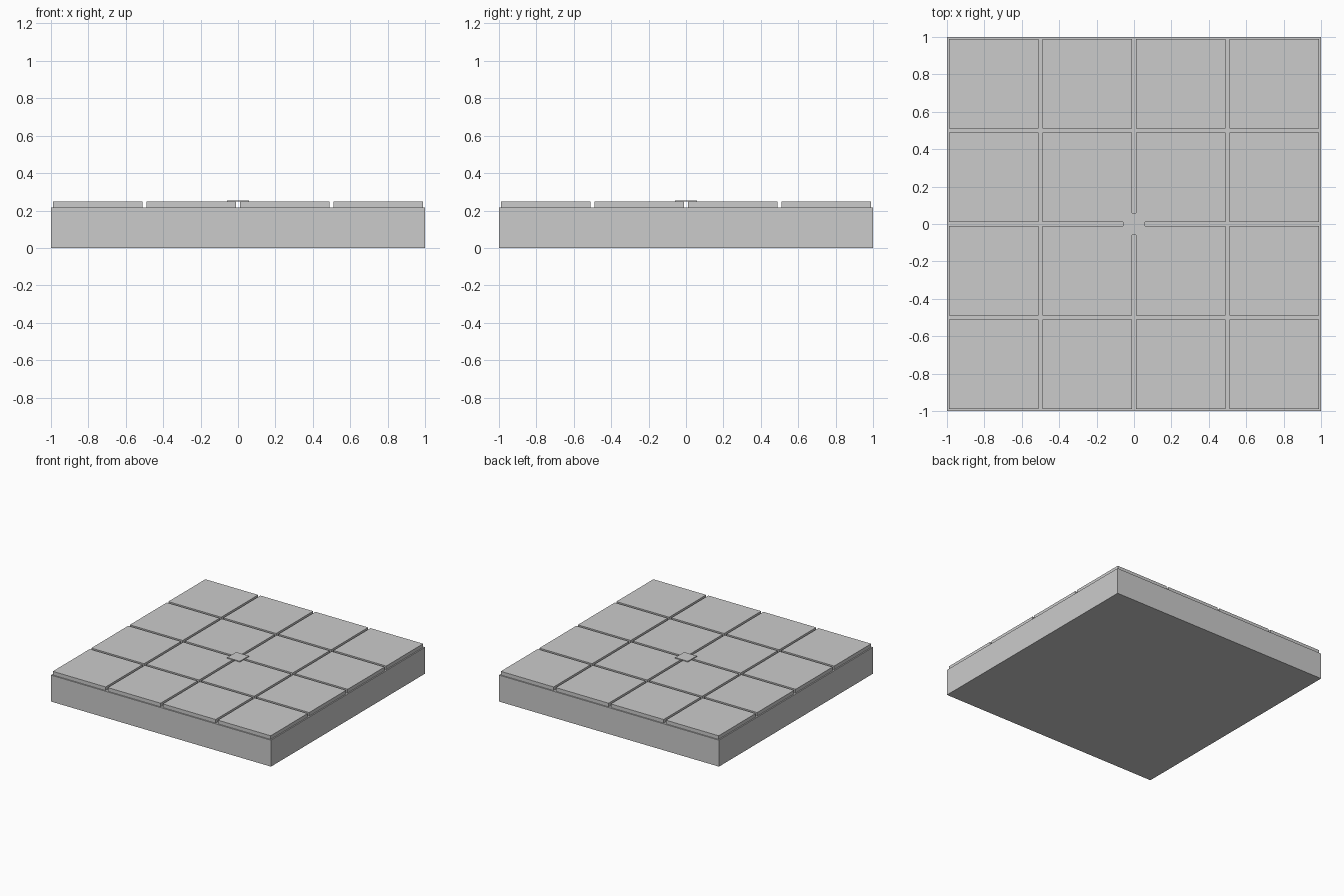
import bpy

if "Cube" in bpy.data.objects:
    bpy.data.objects.remove(bpy.data.objects["Cube"])

def box(name, x, y, half_x, half_y, z0, z1):
    bpy.ops.mesh.primitive_cube_add(size=2, location=(x, y, (z0 + z1) / 2))
    ob = bpy.context.object
    ob.name = name
    ob.scale = (half_x, half_y, (z1 - z0) / 2)
    bpy.ops.object.transform_apply(location=False, rotation=False, scale=True)
    return ob

BASE_TOP, TILE_TOP = 0.217, 0.247

# Solid slab under the tiles
box("floor_slab", 0, 0, 1, 1, 0, BASE_TOP)

# 4 x 4 grid of raised tiles separated by narrow grooves
for i in range(4):
    for j in range(4):
        box(f"tile_{i}_{j}", -0.75 + 0.5 * i, -0.75 + 0.5 * j,
            0.24, 0.24, BASE_TOP, TILE_TOP)

# Thin square plate over the central groove crossing
box("centre_plate", 0, 0, 0.058, 0.058, TILE_TOP, 0.254)
